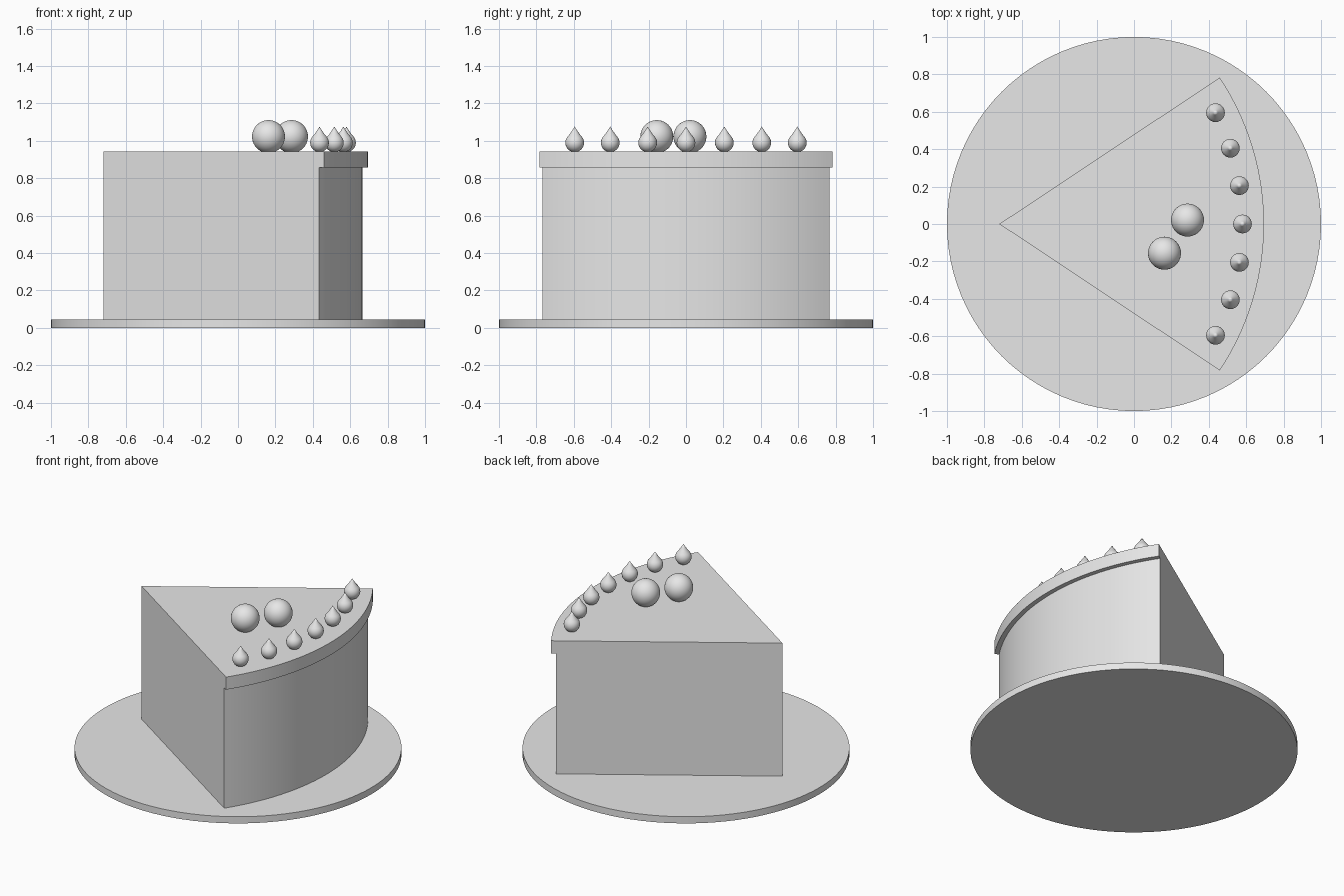
import bpy, bmesh
from math import sin, cos, radians, pi

TIP_X = -0.72            # pointed end of the slice
HALF = radians(33.6)     # half opening angle of the slice
CAKE_TOP = 0.943

cube = bpy.data.objects.get("Cube")
if cube:
    bpy.data.objects.remove(cube, do_unlink=True)

grey = bpy.data.materials.new("plain_grey")
grey.use_nodes = True
grey.diffuse_color = (0.8, 0.8, 0.8, 1)
grey.node_tree.nodes["Principled BSDF"].inputs["Base Color"].default_value = (0.8, 0.8, 0.8, 1)


def finish(obj, name, angle=40):
    obj.name = name
    obj.data.materials.append(grey)
    bpy.ops.object.select_all(action="DESELECT")
    obj.select_set(True)
    bpy.context.view_layer.objects.active = obj
    bpy.ops.object.shade_smooth_by_angle(angle=radians(angle))
    return obj


def from_bmesh(bm, name):
    bmesh.ops.recalc_face_normals(bm, faces=bm.faces)
    mesh = bpy.data.meshes.new(name)
    bm.to_mesh(mesh)
    bm.free()
    obj = bpy.data.objects.new(name, mesh)
    bpy.context.collection.objects.link(obj)
    return finish(obj, name)


def wedge(name, radius, z0, z1, steps=40):
    """Circular sector extruded from z0 to z1."""
    bm = bmesh.new()
    outline = [bm.verts.new((TIP_X, 0, z0))]
    for i in range(steps + 1):
        a = HALF * (2 * i / steps - 1)
        outline.append(bm.verts.new((TIP_X + radius * cos(a), radius * sin(a), z0)))
    face = bm.faces.new(outline)
    top = bmesh.ops.extrude_face_region(bm, geom=[face])["geom"]
    bmesh.ops.translate(bm, vec=(0, 0, z1 - z0),
                        verts=[v for v in top if isinstance(v, bmesh.types.BMVert)])
    return from_bmesh(bm, name)


def cream_drop(name, x, y):
    """Round blob with a pointed peak, spun from a profile."""
    r = 0.05
    profile = [(r * sin(pi * i / 14), -r * cos(pi * i / 14)) for i in range(11)]
    profile += [(0.026, 0.047), (0.013, 0.066), (0, 0.086)]
    bm = bmesh.new()
    verts = [bm.verts.new((px, 0, pz)) for px, pz in profile]
    edges = [bm.edges.new(pair) for pair in zip(verts, verts[1:])]
    bmesh.ops.spin(bm, geom=verts + edges, cent=(0, 0, 0), axis=(0, 0, 1),
                   angle=2 * pi, steps=24)
    bmesh.ops.remove_doubles(bm, verts=bm.verts, dist=0.0001)
    obj = from_bmesh(bm, name)
    obj.location = (x, y, 0.99)


# Serving plate
bpy.ops.mesh.primitive_cylinder_add(vertices=96, radius=1, depth=0.045, location=(0, 0, 0.0225))
finish(bpy.context.object, "plate")

# Cake slice and its overhanging icing
wedge("cake_slice", 1.385, 0.045, 0.858)
wedge("icing", 1.415, 0.858, CAKE_TOP)

# Row of cream drops along the curved edge
for i in range(-3, 4):
    a = radians(9.08 * i)
    cream_drop(f"cream_drop_{i + 4}", TIP_X + 1.3 * cos(a), 1.3 * sin(a))

# Two round berries
for i, (x, y) in enumerate([(0.286, 0.021), (0.163, -0.156)]):
    bpy.ops.mesh.primitive_uv_sphere_add(segments=40, ring_count=20, radius=0.088,
                                         location=(x, y, 1.023))
    finish(bpy.context.object, f"berry_{i + 1}")
